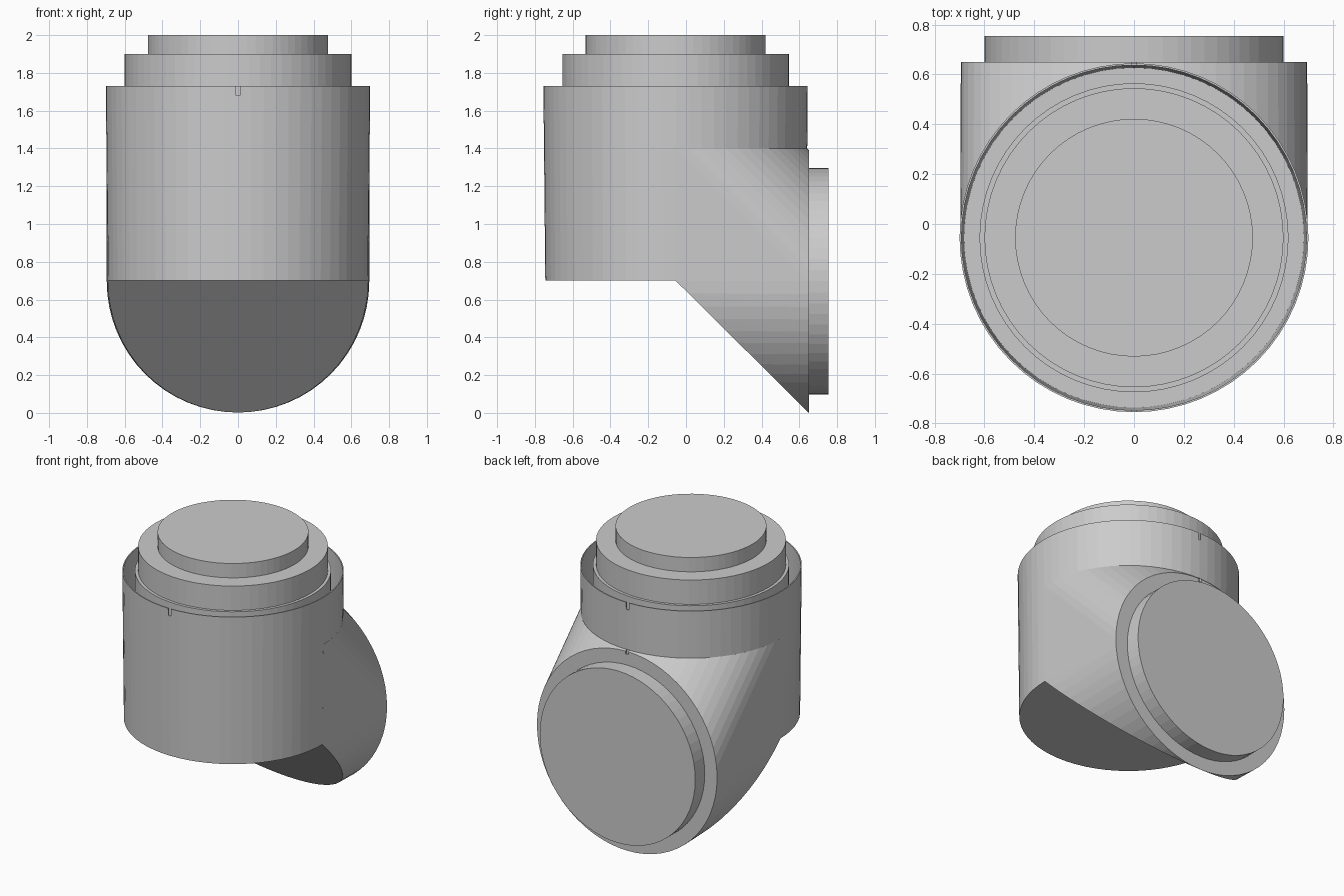
import bpy, bmesh
from math import sin, cos, pi
from mathutils import Vector

cube = bpy.data.objects.get("Cube")
if cube:
    bpy.data.objects.remove(cube, do_unlink=True)

SEG = 64
AXIS_Y = -0.055      # vertical pipe axis
AXIS_Z = 0.697       # horizontal outlet axis
MITER_Z = 0.70
BACK_Y = 0.65
TOP_Z = 1.73

grey = bpy.data.materials.new("neutral_grey")
grey.use_nodes = True
grey.diffuse_color = (0.6, 0.6, 0.6, 1)
grey.node_tree.nodes["Principled BSDF"].inputs["Base Color"].default_value = (0.6, 0.6, 0.6, 1)


def make_object(name, bm):
    bmesh.ops.recalc_face_normals(bm, faces=bm.faces)
    mesh = bpy.data.meshes.new(name)
    bm.to_mesh(mesh)
    bm.free()
    mesh.materials.append(grey)
    obj = bpy.data.objects.new(name, mesh)
    bpy.context.collection.objects.link(obj)
    return obj


def hull(name, points):
    bm = bmesh.new()
    for p in points:
        bm.verts.new(p)
    res = bmesh.ops.convex_hull(bm, input=bm.verts)
    loose = [v for v in bm.verts if not v.link_faces]
    bmesh.ops.delete(bm, geom=loose, context='VERTS')
    bmesh.ops.dissolve_limit(bm, angle_limit=0.002, verts=bm.verts, edges=bm.edges)
    return make_object(name, bm)


def arc(r, start=0.0, end=2 * pi):
    n = round(SEG * (end - start) / (2 * pi))
    return [(r * cos(start + (end - start) * i / n), r * sin(start + (end - start) * i / n))
            for i in range(n + 1)]


def lathe(name, profile):
    """Spin a closed (radius, z) loop about the vertical pipe axis."""
    bm = bmesh.new()
    rings = [[bm.verts.new((r * cos(2 * pi * i / SEG), AXIS_Y + r * sin(2 * pi * i / SEG), z))
              for i in range(SEG)] for r, z in profile]
    for k, a in enumerate(rings):
        b = rings[(k + 1) % len(rings)]
        for i in range(SEG):
            j = (i + 1) % SEG
            bm.faces.new((a[i], a[j], b[j], b[i]))
    return make_object(name, bm)


def disc(name, radius, depth, centre, along_y=False):
    bm = bmesh.new()
    bmesh.ops.create_cone(bm, cap_ends=True, segments=SEG, radius1=radius,
                          radius2=radius, depth=depth)
    for v in bm.verts:
        if along_y:
            v.co = Vector((v.co.x, v.co.z, -v.co.y))
        v.co += Vector(centre)
    return make_object(name, bm)


def box(name, size, centre):
    bm = bmesh.new()
    bmesh.ops.create_cube(bm, size=1)
    for v in bm.verts:
        v.co = Vector(centre) + Vector(v.co[i] * size[i] for i in range(3))
    return make_object(name, bm)


def boolean(target, tool, operation):
    mod = target.modifiers.new("cut", 'BOOLEAN')
    mod.object, mod.operation, mod.solver = tool, operation, 'EXACT'
    bpy.context.view_layer.update()
    mesh = bpy.data.meshes.new_from_object(
        target.evaluated_get(bpy.context.evaluated_depsgraph_get()))
    target.modifiers.clear()
    target.data = mesh
    bpy.data.objects.remove(tool, do_unlink=True)


# Vertical barrel, slightly wider at its mouth
barrel = [(x, AXIS_Y + y, MITER_Z) for x, y in arc(0.69)]
barrel += [(x, AXIS_Y + y, TOP_Z) for x, y in arc(0.70)]
body = hull("elbow_body", barrel)

# Rear outlet: miter edge, back rim and the gusset blending into the barrel
outlet = [(x, AXIS_Y + y * 1.018, MITER_Z - y * 1.01) for x, y in arc(0.69, 0, pi)]
outlet += [(x, BACK_Y, AXIS_Z + z) for x, z in arc(0.695)]
outlet += [(x, AXIS_Y + y, 1.40) for x, y in arc(0.697, 0, pi)]
boolean(body, hull("outlet", outlet), 'UNION')

# Open gap between the outer shell and the inner liner
gap = lathe("gap", [(0.62, 0.72), (0.682, 0.72), (0.693, TOP_Z + 0.05), (0.62, TOP_Z + 0.05)])
boolean(body, gap, 'DIFFERENCE')

# Small alignment slots in the rims
for y in (AXIS_Y - 0.70, AXIS_Y + 0.70):
    boolean(body, box("slot", (0.02, 0.05, 0.10), (0, y, TOP_Z)), 'DIFFERENCE')
boolean(body, box("slot", (0.02, 0.06, 0.03), (0, BACK_Y, AXIS_Z + 0.69)), 'DIFFERENCE')

# Stepped spigot on the top, single spigot at the back
disc("top_collar", 0.60, 0.20, (0, AXIS_Y, 1.80))
disc("top_plug", 0.477, 0.12, (0, AXIS_Y, 1.94))
disc("rear_plug", 0.60, 0.125, (0, 0.6925, AXIS_Z), along_y=True)
